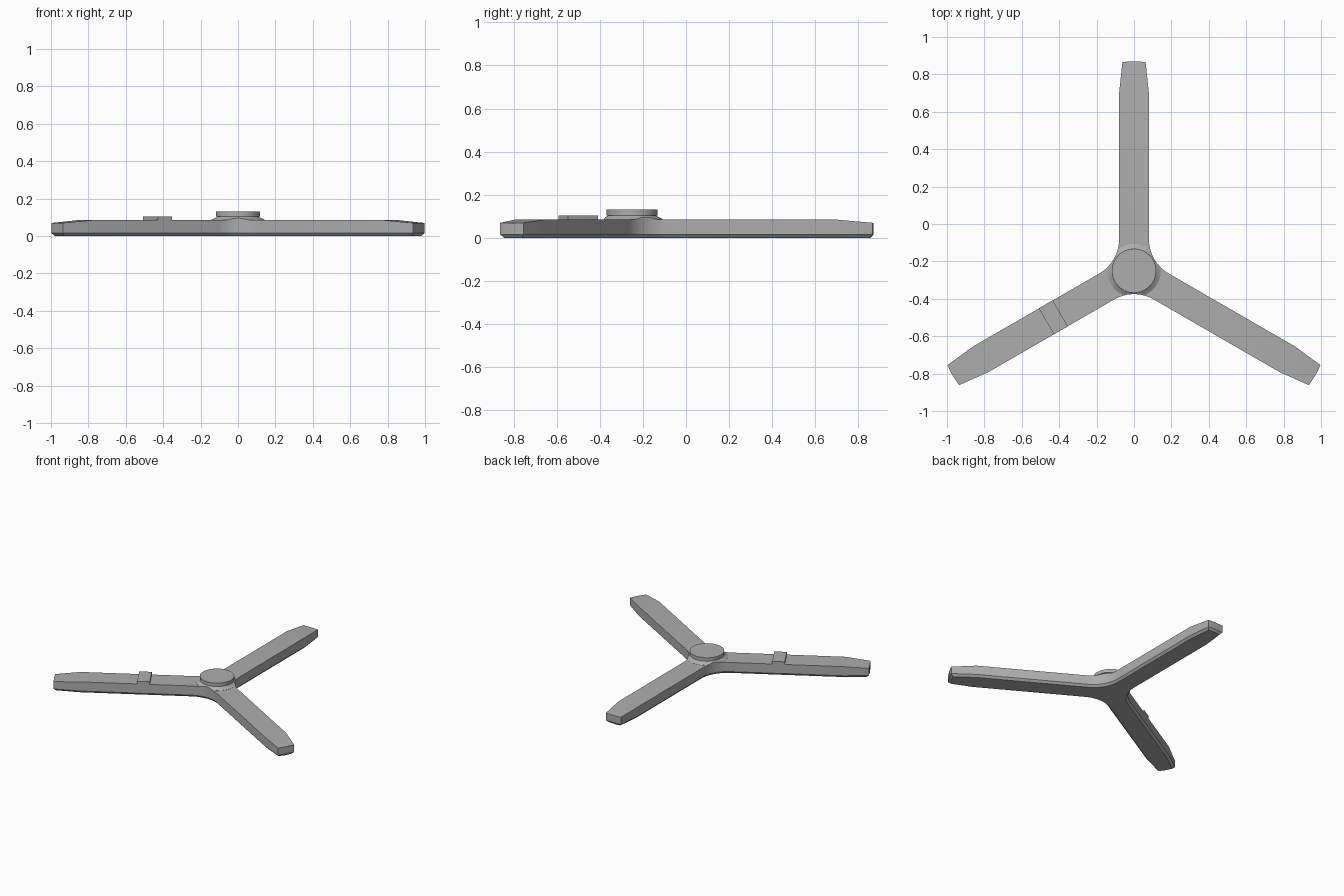
import bpy, bmesh
from math import sin, cos, radians, sqrt, pi
from mathutils import Vector, Matrix

default = bpy.data.objects.get("Cube")
if default:
    bpy.data.objects.remove(default)

HUB = Vector((0, -0.25, 0))
WIDTH, SHOULDER, LENGTH, FILLET = 0.08, 0.945, 1.12, 0.21
TOP, TIP_TOP = 0.085, 0.07
CORNER = (WIDTH + FILLET) / sin(pi / 3)   # hub to fillet centre
ARC = 10

grey = bpy.data.materials.new("grey")
grey.use_nodes = True
grey.diffuse_color = (0.42, 0.42, 0.42, 1)
grey.node_tree.nodes["Principled BSDF"].inputs["Base Color"].default_value = grey.diffuse_color


def finish(bm, name):
    bmesh.ops.recalc_face_normals(bm, faces=bm.faces)
    mesh = bpy.data.meshes.new(name)
    bm.to_mesh(mesh)
    bm.free()
    obj = bpy.data.objects.new(name, mesh)
    bpy.context.collection.objects.link(obj)
    mesh.materials.append(grey)
    bpy.ops.object.select_all(action="DESELECT")
    obj.select_set(True)
    bpy.context.view_layer.objects.active = obj
    bpy.ops.object.shade_smooth_by_angle(angle=radians(30))
    return obj


def polar(angle, r):
    return Vector((r * cos(angle), r * sin(angle), 0))


def bridge(bm, low, high):
    n = len(low)
    for i in range(n):
        j = (i + 1) % n
        bm.faces.new((low[i], low[j], high[j], high[i]))


def outline(inset):
    """Three tapered arms joined by round fillets, counter-clockwise."""
    points = []
    w, tip_w, end = WIDTH - inset, 0.062 - inset, LENGTH - inset
    for k in range(3):
        a = pi / 2 + k * 2 * pi / 3
        u, v = polar(a, 1), polar(a + pi / 2, 1)
        for along, across in ((SHOULDER, -w), (end - 0.004, -tip_w), (end, 0),
                              (end - 0.004, tip_w), (SHOULDER, w)):
            points.append(HUB + u * along + v * across)
        centre = HUB + polar(a + pi / 3, CORNER)
        for i in range(ARC + 1):
            turn = a + 1.5 * pi - i / ARC * pi / 3
            points.append(centre + polar(turn, FILLET + inset))
    return points


# Three-armed base with chamfered underside and sloping tips
bm = bmesh.new()
per_arm = 5 + ARC + 1
bottom = [bm.verts.new(p) for p in outline(0.014)]
lower = [bm.verts.new(p + Vector((0, 0, 0.016))) for p in outline(0)]
upper = [bm.verts.new(p + Vector((0, 0, TIP_TOP if i % per_arm in (1, 2, 3) else TOP)))
         for i, p in enumerate(outline(0))]
bridge(bm, bottom, lower)
bridge(bm, lower, upper)
bm.faces.new(bottom[::-1])
for k in range(3):
    bm.faces.new(upper[k * per_arm:k * per_arm + 5])
bm.faces.new([p for i, p in enumerate(upper) if i % per_arm not in (1, 2, 3)])
finish(bm, "three_arm_base")


# Flared neck, trimmed flush with the fillets
def edge_radius(angle):
    d = (angle - pi / 6) % (2 * pi / 3)
    d = min(d, 2 * pi / 3 - d)
    inside = FILLET ** 2 - (CORNER * sin(d)) ** 2
    return CORNER * cos(d) - sqrt(inside) if inside > 0 else 1


bm = bmesh.new()
SEGMENTS = 72
rings = [[], [], [], []]
for i in range(SEGMENTS):
    a = 2 * pi * i / SEGMENTS
    r = min(0.143, edge_radius(a))
    rise = (0.143 - r) / 0.033
    for ring, (rad, z) in zip(rings, ((r, 0.08), (r, TOP + 0.001 + 0.018 * rise),
                                      (0.115, 0.101), (0.11, 0.107))):
        ring.append(bm.verts.new(HUB + polar(a, rad) + Vector((0, 0, z))))
for low, high in zip(rings, rings[1:]):
    bridge(bm, low, high)
bm.faces.new(rings[0][::-1])
bm.faces.new(rings[-1])
finish(bm, "hub_neck")

# Round hub cap
bm = bmesh.new()
bmesh.ops.create_cone(bm, cap_ends=True, segments=64, radius1=0.118, radius2=0.118, depth=0.026,
                      matrix=Matrix.Translation(HUB + Vector((0, 0, 0.118))))
finish(bm, "hub_cap")

# Raised block across the right arm
bm = bmesh.new()
turn = radians(210)
place = (Matrix.Translation(HUB + polar(turn, 0.498) + Vector((0, 0, 0.0925)))
         @ Matrix.Rotation(turn, 4, "Z") @ Matrix.Diagonal((0.086, 0.161, 0.025, 1)))
bmesh.ops.create_cube(bm, size=1, matrix=place)
finish(bm, "arm_block")
